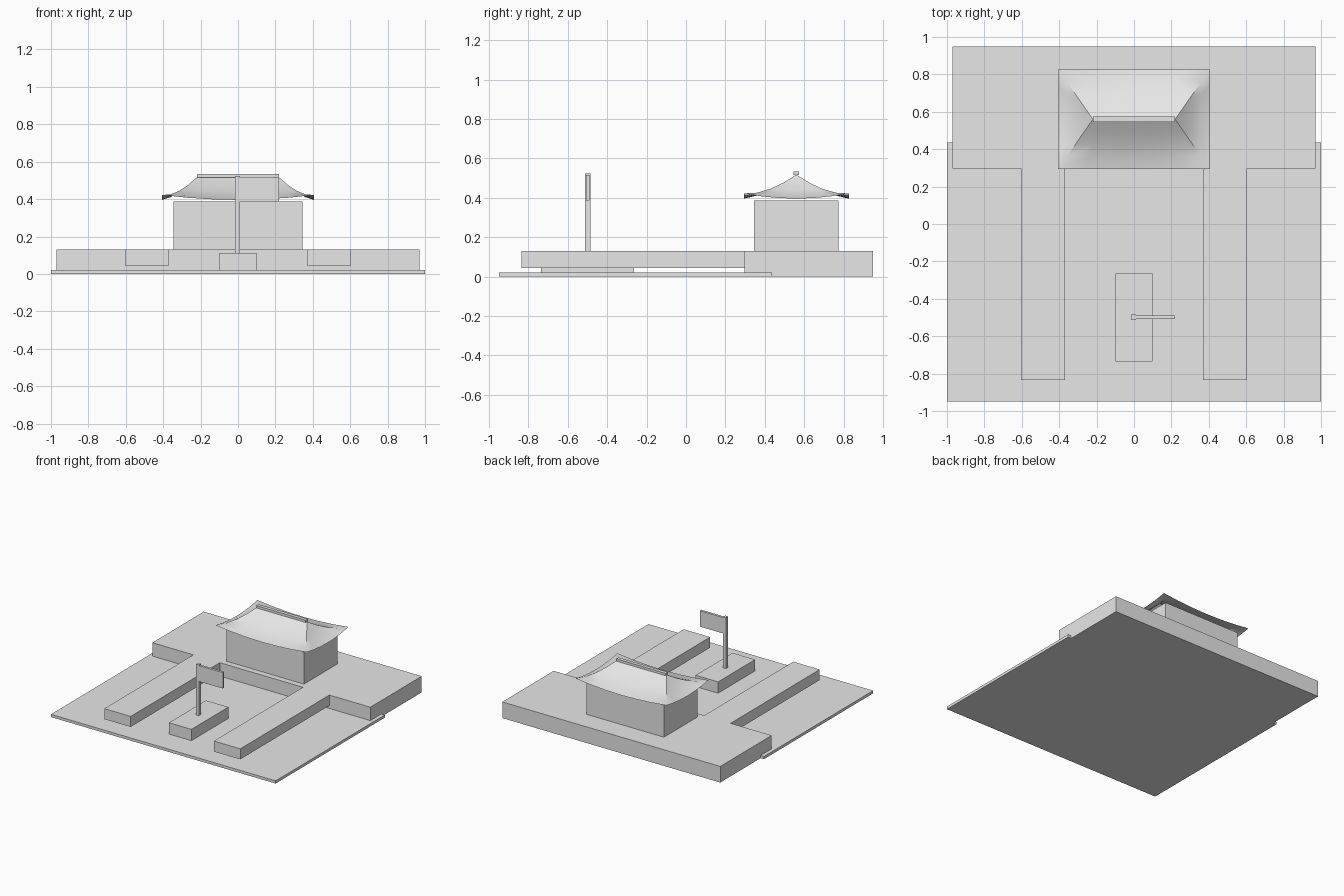
import bpy
import bmesh
from math import radians

cube = bpy.data.objects.get("Cube")
if cube:
    bpy.data.objects.remove(cube, do_unlink=True)

# One plain material for the whole model
grey = bpy.data.materials.new("light_grey")
grey.use_nodes = True
colour = (0.8, 0.8, 0.8, 1)
grey.diffuse_color = colour
grey.node_tree.nodes["Principled BSDF"].inputs["Base Color"].default_value = colour


def finish(name, bm):
    mesh = bpy.data.meshes.new(name)
    bm.to_mesh(mesh)
    bm.free()
    mesh.materials.append(grey)
    obj = bpy.data.objects.new(name, mesh)
    bpy.context.collection.objects.link(obj)
    return obj


def box(name, xs, ys, zs):
    """Box given by its limits on each axis."""
    bm = bmesh.new()
    bmesh.ops.create_cube(bm, size=1)
    for v in bm.verts:
        for axis, (low, high) in enumerate((xs, ys, zs)):
            v.co[axis] = high if v.co[axis] > 0 else low
    return finish(name, bm)


# Ground, terrace and walkways
box("ground_slab", (-1, 1), (-0.95, 0.437), (0, 0.022))
box("terrace", (-0.97, 0.97), (0.297, 0.95), (0, 0.13))
for name, side in (("left_walkway", 1), ("right_walkway", -1)):
    box(name, sorted((side * 0.37, side * 0.605)), (-0.835, 0.297), (0.045, 0.13))

# Plinth with flag
box("flag_plinth", (-0.1, 0.1), (-0.735, -0.265), (0.022, 0.113))
box("flag_pole", (-0.016, 0.01), (-0.512, -0.485), (0.113, 0.523))
box("flag", (0.01, 0.22), (-0.508, -0.489), (0.387, 0.515))

# Hall
HALL_Y = 0.56
box("hall_walls", (-0.345, 0.345), (0.345, 0.773), (0.13, 0.387))
box("roof_ridge", (-0.22, 0.22), (HALL_Y - 0.014, HALL_Y + 0.014), (0.515, 0.534))

# Curved hip roof: four sagging slopes with upturned corners
RINGS, STEPS = 4, 6
bm = bmesh.new()


def slope(along_x, sign):
    rows = []
    for i in range(RINGS + 1):
        t = i / RINGS
        half_x = 0.405 - 0.185 * t
        half_y = 0.266 * (1 - t)
        row = []
        for j in range(STEPS + 1):
            u = 2 * j / STEPS - 1
            z = 0.396 + 0.121 * t ** 1.5 + 0.026 * (1 - t) ** 2 * u * u
            x, y = (u * half_x, sign * half_y) if along_x else (sign * half_x, u * half_y)
            row.append(bm.verts.new((x, HALL_Y + y, z)))
        rows.append(row)
    for low, high in zip(rows, rows[1:]):
        for j in range(STEPS):
            bm.faces.new((low[j], low[j + 1], high[j + 1], high[j]))


for along_x in (True, False):
    for sign in (-1, 1):
        slope(along_x, sign)
bmesh.ops.remove_doubles(bm, verts=bm.verts, dist=0.0005)
bm.normal_update()
for face in bm.faces:
    if face.normal.z < 0:
        face.normal_flip()
roof = finish("hip_roof", bm)
bpy.ops.object.select_all(action="DESELECT")
roof.select_set(True)
bpy.context.view_layer.objects.active = roof
bpy.ops.object.shade_smooth_by_angle(angle=radians(30))
